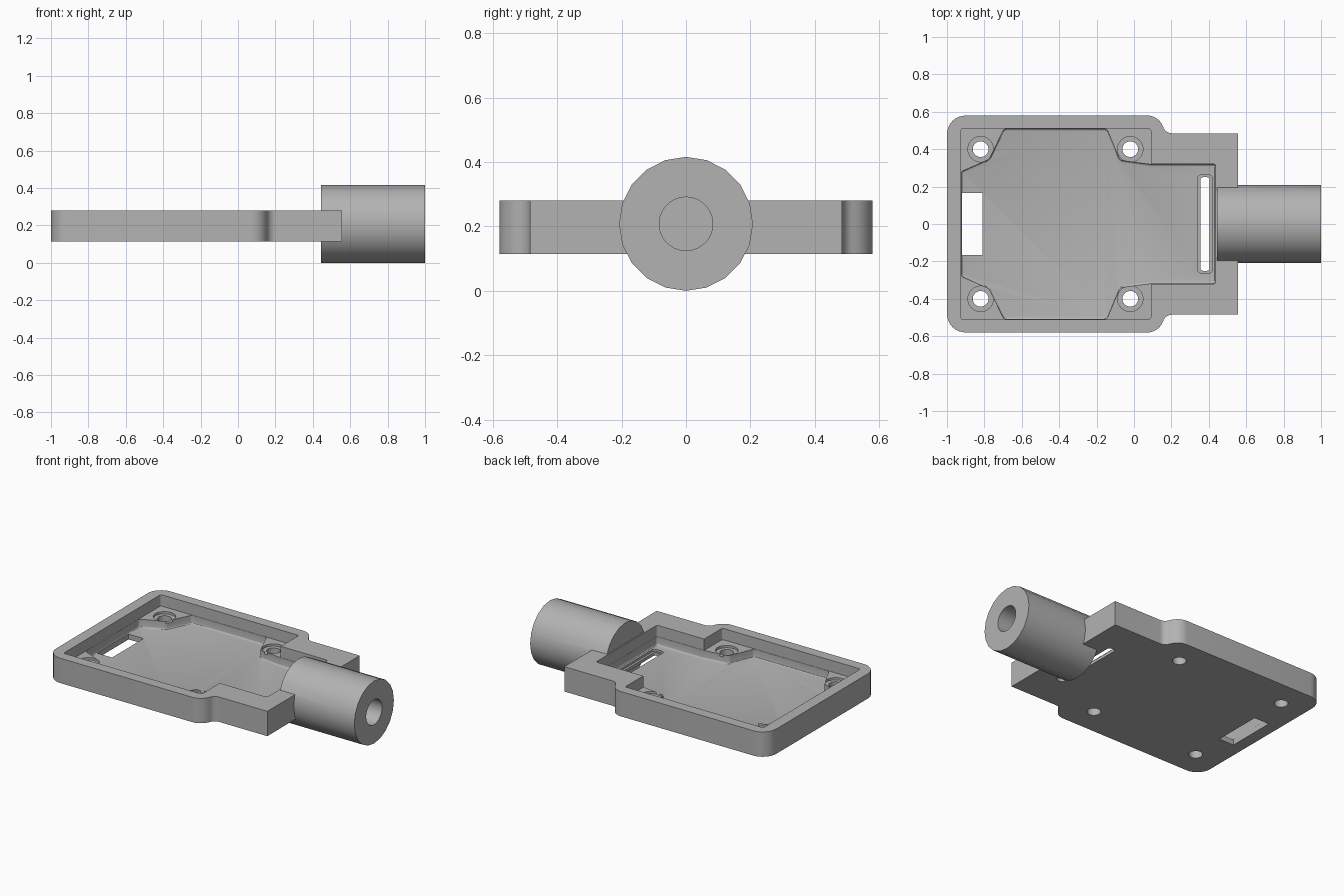
import bpy, bmesh, math
from mathutils import Vector

if "Cube" in bpy.data.objects:
    bpy.data.objects.remove(bpy.data.objects["Cube"], do_unlink=True)

grey = bpy.data.materials.new("plain grey")
grey.use_nodes = True
grey.diffuse_color = (0.45, 0.45, 0.45, 1)
grey.node_tree.nodes["Principled BSDF"].inputs["Base Color"].default_value = grey.diffuse_color


def outline(half):
    """Mirror (x, y, radius) corners across y = 0 and round each one."""
    corners = half + [(x, -y, r) for x, y, r in reversed(half)]
    pts = []
    for i, (x, y, r) in enumerate(corners):
        p = Vector((x, y))
        if r == 0:
            pts.append(p)
            continue
        a = (Vector(corners[i - 1][:2]) - p).normalized()
        b = (Vector(corners[(i + 1) % len(corners)][:2]) - p).normalized()
        half_angle = a.angle(b) / 2
        centre = p + (a + b).normalized() * r / math.sin(half_angle)
        start = p + a * r / math.tan(half_angle) - centre
        end = p + b * r / math.tan(half_angle) - centre
        steps = 8
        sweep = math.pi - 2 * half_angle
        for k in range(steps + 1):
            t = k / steps
            pts.append(centre + (start * math.sin((1 - t) * sweep)
                                 + end * math.sin(t * sweep)) / math.sin(sweep))
    return pts


def prism(name, pts, z0, z1, floor_bevel=0):
    bm = bmesh.new()
    base = bm.faces.new([bm.verts.new((p[0], p[1], z0)) for p in pts])
    top = bmesh.ops.extrude_face_region(bm, geom=[base])
    bmesh.ops.translate(bm, vec=(0, 0, z1 - z0),
                        verts=[v for v in top["geom"] if isinstance(v, bmesh.types.BMVert)])
    bmesh.ops.recalc_face_normals(bm, faces=bm.faces[:])
    if floor_bevel:
        low = [e for e in bm.edges if all(v.co.z < z0 + 0.0001 for v in e.verts)]
        bmesh.ops.bevel(bm, geom=low, offset=floor_bevel, segments=3,
                        profile=0.5, affect='EDGES')
    mesh = bpy.data.meshes.new(name)
    bm.to_mesh(mesh)
    bm.free()
    mesh.materials.append(grey)
    obj = bpy.data.objects.new(name, mesh)
    bpy.context.collection.objects.link(obj)
    return obj


def tube(name, location, radius, depth, sides, along_x=False):
    bpy.ops.mesh.primitive_cylinder_add(
        vertices=sides, radius=radius, depth=depth, location=location,
        rotation=(0, math.pi / 2 if along_x else 0, 0))
    obj = bpy.context.object
    obj.name = name
    obj.data.materials.append(grey)
    return obj


def combine(target, other, operation='DIFFERENCE'):
    mod = target.modifiers.new(operation.title(), 'BOOLEAN')
    mod.operation, mod.solver, mod.object = operation, 'EXACT', other
    bpy.context.view_layer.objects.active = target
    bpy.ops.object.modifier_apply(modifier=mod.name)
    bpy.data.objects.remove(other, do_unlink=True)


BOTTOM, FLOOR, LEDGE, RIM = 0.115, 0.15, 0.205, 0.28
ABOVE = RIM + 0.1

# Stepped tray with rounded corners
tray = prism("tray", outline([(-1, 0.58, 0.1), (0.13, 0.58, 0.09),
                              (0.17, 0.485, 0.05), (0.555, 0.485, 0)]), BOTTOM, RIM)

# Upper pocket leaves the corner ledges, lower pocket reaches the floor
combine(tray, prism("upper_pocket", outline([(-0.925, 0.51, 0.012), (0.09, 0.51, 0.012),
                                             (0.09, 0.32, 0), (0.437, 0.32, 0.012)]),
                    LEDGE, ABOVE))
combine(tray, prism("lower_pocket", outline([(-0.924, 0.28, 0.02), (-0.775, 0.345, 0.04),
                                             (-0.695, 0.508, 0.02), (-0.145, 0.508, 0.02),
                                             (-0.075, 0.34, 0.03), (0.09, 0.318, 0.02),
                                             (0.436, 0.318, 0.012)]),
                    FLOOR, ABOVE, 0.01))

# Screw holes with shallow seats in the ledges
for x in (-0.82, -0.02):
    for y in (-0.4, 0.4):
        combine(tray, tube("screw_seat", (x, y, LEDGE + 0.04), 0.068, 0.11, 32))
        combine(tray, tube("screw_hole", (x, y, 0.2), 0.042, 0.4, 32))

# Rectangular opening and stepped strap slot through the floor
combine(tray, prism("opening", outline([(-0.92, 0.165, 0), (-0.81, 0.165, 0)]), 0, ABOVE))
combine(tray, prism("slot_recess", outline([(0.34, 0.262, 0.02), (0.42, 0.262, 0.02)]),
                    FLOOR - 0.015, ABOVE))
combine(tray, prism("slot", outline([(0.355, 0.25, 0.015), (0.405, 0.25, 0.015)]), 0, ABOVE))

# Round socket with a blind bore
socket = tube("socket", (0.7225, 0, 0.208), 0.208, 0.555, 20, True)
combine(tray, socket, 'UNION')
combine(tray, tube("bore", (0.83, 0, 0.208), 0.083, 0.54, 48, True))

bpy.ops.object.select_all(action='DESELECT')
tray.select_set(True)
bpy.context.view_layer.objects.active = tray
bpy.ops.object.shade_smooth_by_angle(angle=math.radians(30))
tray.name = "tray_with_socket"
